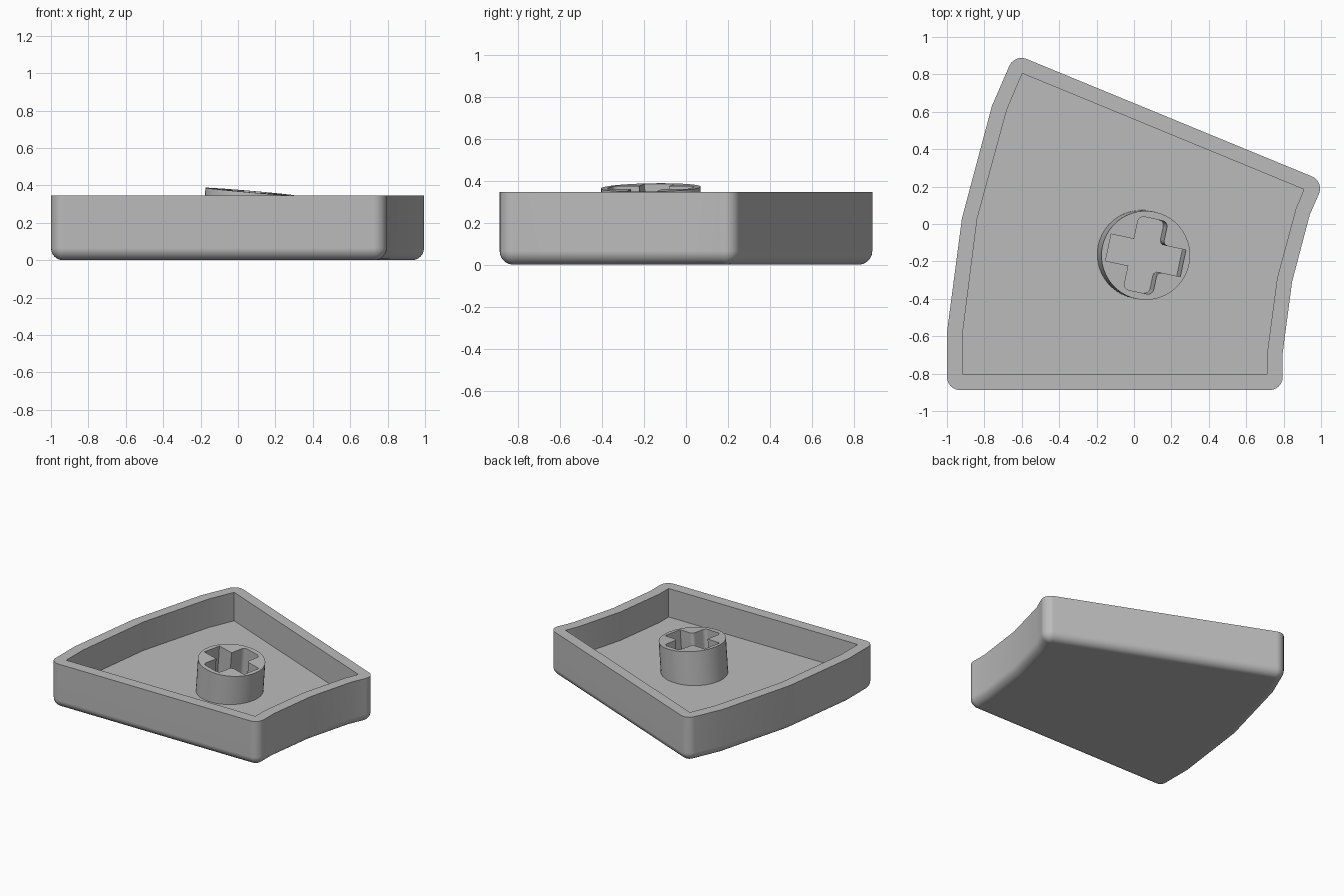
import bpy
import bmesh
from math import sin, cos, pi, radians
from mathutils import Vector, Matrix

old = bpy.data.objects.get("Cube")
if old:
    bpy.data.objects.remove(old, do_unlink=True)

RIM, FLOOR, FILLET = 0.347, 0.125, 0.065

grey = bpy.data.materials.new("grey plastic")
grey.use_nodes = True
grey.diffuse_color = (0.5, 0.5, 0.5, 1)
grey.node_tree.nodes["Principled BSDF"].inputs["Base Color"].default_value = (0.5, 0.5, 0.5, 1)


def rounded(corners, inset=0.0, steps=6):
    """Offset a counter-clockwise polygon inwards and round corners (x, y, radius)."""
    pts = [Vector(c[:2]) for c in corners]
    out = []
    for i, p in enumerate(pts):
        a = (p - pts[i - 1]).normalized()
        b = (pts[(i + 1) % len(pts)] - p).normalized()
        na, nb = Vector((-a.y, a.x)), Vector((-b.y, b.x))
        miter = (na + nb) / (1 + na.dot(nb))
        r = corners[i][2]
        if r == 0:
            out.append(p + miter * inset)
            continue
        turn = 1 if a.cross(b) > 0 else -1
        centre = p + miter * r * turn
        for k in range(steps + 1):
            n = na.slerp(nb, k / steps)
            out.append(centre - n * (r * turn - inset))
    return out


def add_loop(bm, pts, z):
    return [bm.verts.new((p[0], p[1], z)) for p in pts]


def skin(bm, low, high):
    n = len(low)
    for i in range(n):
        j = (i + 1) % n
        bm.faces.new((low[i], low[j], high[j], high[i]))


def fill_ring(bm, *loops):
    """Fill the flat region between an outer loop and an inner loop."""
    edges = [bm.edges.get((l[i - 1], l[i])) for l in loops for i in range(len(l))]
    bmesh.ops.triangle_fill(bm, use_beauty=True, edges=edges, normal=(0, 0, 1))


def finish(bm, name):
    bmesh.ops.recalc_face_normals(bm, faces=bm.faces)
    mesh = bpy.data.meshes.new(name)
    bm.to_mesh(mesh)
    bm.free()
    mesh.materials.append(grey)
    obj = bpy.data.objects.new(name, mesh)
    bpy.context.collection.objects.link(obj)
    bpy.ops.object.select_all(action='DESELECT')
    obj.select_set(True)
    bpy.context.view_layer.objects.active = obj
    bpy.ops.object.shade_smooth_by_angle(angle=radians(30))
    weighted = obj.modifiers.new("even shading", 'WEIGHTED_NORMAL')
    weighted.keep_sharp = True
    return obj


# Tray: rounded outer wall, flat rim, sharp-cornered pocket
R = 0.07
outer = [(-1, -0.888, R), (0.795, -0.888, R), (0.795, -0.69, 0), (0.845, -0.31, 0),
         (0.94, 0.05, 0), (1.018, 0.227, R), (-0.639, 0.909, R),
         (-0.76, 0.63, 0), (-0.92, 0.03, 0), (-1, -0.58, 0)]
inner = [(-0.918, -0.803), (0.712, -0.803), (0.712, -0.69), (0.765, -0.29),
         (0.865, 0.08), (0.908, 0.185), (-0.597, 0.805),
         (-0.68, 0.61), (-0.838, 0.03), (-0.918, -0.6)]

bm = bmesh.new()
loops = []
for k in range(7):
    t = k / 6 * pi / 2
    loops.append(add_loop(bm, rounded(outer, FILLET * (1 - sin(t))), FILLET * (1 - cos(t))))
loops.append(add_loop(bm, rounded(outer), RIM))
for low, high in zip(loops, loops[1:]):
    skin(bm, low, high)
bm.faces.new(loops[0])
pocket_floor, pocket_rim = add_loop(bm, inner, FLOOR), add_loop(bm, inner, RIM)
skin(bm, pocket_floor, pocket_rim)
bm.faces.new(pocket_floor)
fill_ring(bm, loops[-1], pocket_rim)
finish(bm, "tray")

# Stem: leaning round post with a cross-shaped socket
L, W, V, E = 0.205, 0.073, 0.2, 0.08
socket = [(L, -W, 0), (L, W, 0), (E, W, 0.025), (E, V, 0.03), (-E, V, 0.03), (-E, W, 0),
          (-L, W, 0), (-L, -W, 0), (-E, -W, 0), (-E, -V, 0.03), (E, -V, 0.03), (E, -W, 0.025)]
circle = [(0.238 * cos(a * pi / 24), 0.238 * sin(a * pi / 24)) for a in range(48)]

bm = bmesh.new()
tops = []
for pts in (circle, rounded(socket, 0, 4)):
    bottom, top = add_loop(bm, pts, -0.28), add_loop(bm, pts, 0)
    skin(bm, bottom, top)
    tops.append(top)
fill_ring(bm, *tops)
stem = finish(bm, "stem")
stem.matrix_world = (Matrix.Translation((0.063, -0.168, 0.367))
                     @ Matrix.Rotation(radians(-12), 4, 'Z')
                     @ Matrix.Rotation(radians(5), 4, 'Y'))
